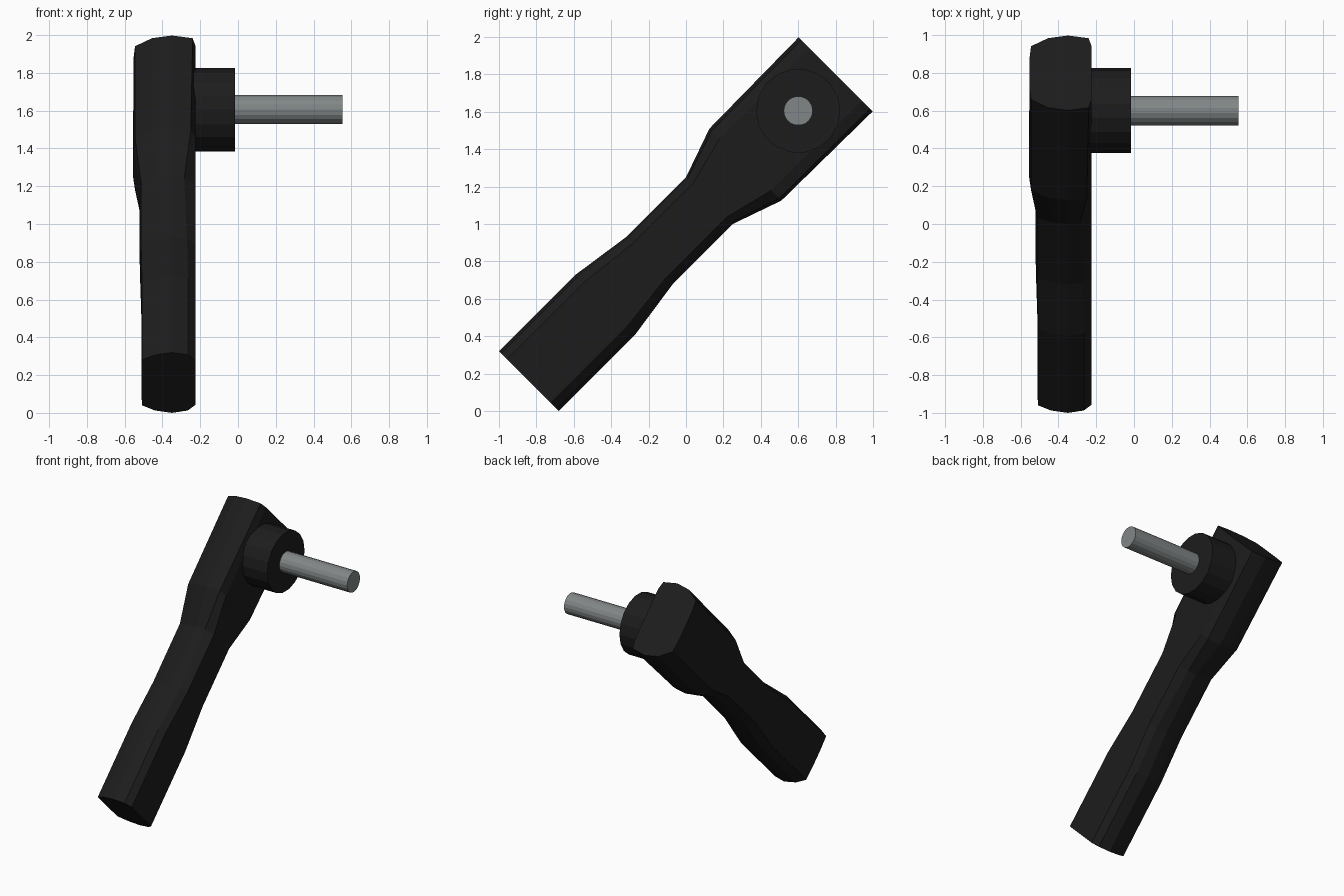
import bpy, bmesh, math
from mathutils import Vector

if "Cube" in bpy.data.objects:
    bpy.data.objects.remove(bpy.data.objects["Cube"])


def material(name, color):
    m = bpy.data.materials.new(name)
    m.diffuse_color = (*color, 1)
    m.use_nodes = True
    m.node_tree.nodes["Principled BSDF"].inputs["Base Color"].default_value = m.diffuse_color
    return m


BLACK = material("black_plastic", (0.012, 0.012, 0.012))
STEEL = material("steel", (0.22, 0.24, 0.24))

# Handle half-sections: distance along the handle, then (x, half width) front to back
LOWER = [(-.225, .165), (-.265, .208), (-.35, .226), (-.44, .208), (-.508, .17), (-.512, .07)]
SECTIONS = [
    (0.0, LOWER),
    (0.577, LOWER),
    (0.912, [(-.225, .127), (-.27, .162), (-.35, .177), (-.44, .162), (-.513, .13), (-.52, .06)]),
    (1.365, [(-.225, .127), (-.285, .165), (-.35, .177), (-.44, .162), (-.513, .13), (-.522, .06)]),
    (1.637, [(-.225, .195), (-.25, .255), (-.35, .272), (-.45, .255), (-.545, .195), (-.555, .1)]),
    (2.319, [(-.225, .2), (-.24, .26), (-.35, .28), (-.455, .26), (-.545, .2), (-.554, .1)]),
]
START = Vector((0, -0.84, 0.16))
ALONG = Vector((0, 1, 1)).normalized()
ACROSS = Vector((0, 1, -1)).normalized()


def loft(name, sections, mat):
    bm = bmesh.new()
    rings = []
    for s, half in sections:
        outline = half + [(x, -w) for x, w in reversed(half)]
        rings.append([bm.verts.new(START + ALONG * s + ACROSS * w + Vector((x, 0, 0)))
                      for x, w in outline])
    n = len(rings[0])
    for a, b in zip(rings, rings[1:]):
        for i in range(n):
            j = (i + 1) % n
            bm.faces.new((a[i], a[j], b[j], b[i]))
    bm.faces.new(rings[0])
    bm.faces.new(rings[-1])
    bmesh.ops.recalc_face_normals(bm, faces=bm.faces)
    me = bpy.data.meshes.new(name)
    bm.to_mesh(me)
    bm.free()
    ob = bpy.data.objects.new(name, me)
    bpy.context.collection.objects.link(ob)
    me.materials.append(mat)


def x_cylinder(name, x0, x1, radius, sides, mat):
    bpy.ops.mesh.primitive_cylinder_add(
        vertices=sides, radius=radius, depth=x1 - x0,
        location=((x0 + x1) / 2, 0.6, 1.605), rotation=(0, math.pi / 2, 0))
    ob = bpy.context.object
    ob.name = name
    ob.data.materials.append(mat)


# Waisted lever handle
loft("lever_handle", SECTIONS, BLACK)

# Hub and threaded-stud shaft
x_cylinder("hub", -0.30, -0.017, 0.225, 18, BLACK)
x_cylinder("shaft", -0.10, 0.553, 0.078, 18, STEEL)
